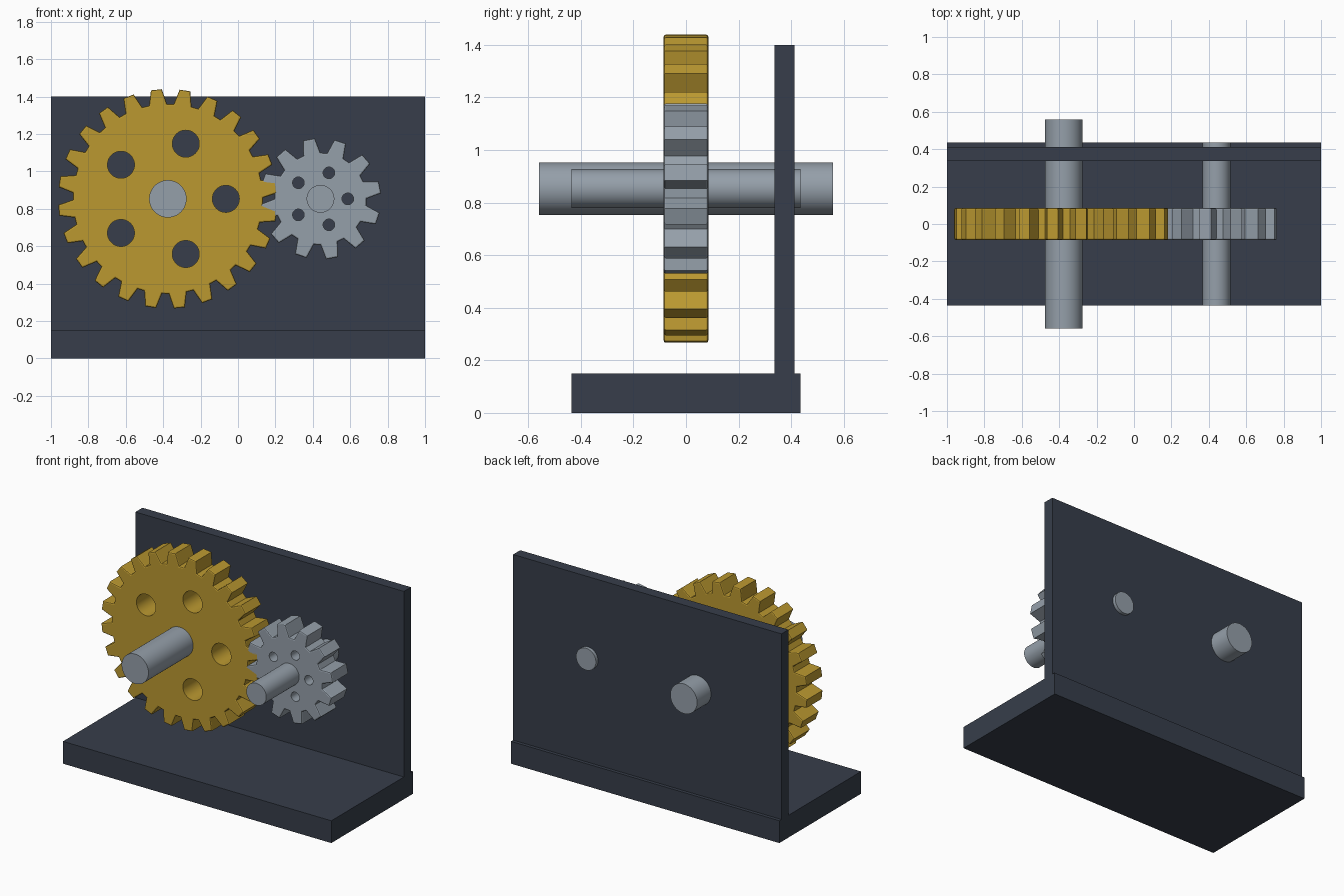
import bpy, bmesh, math
from mathutils import Vector

if "Cube" in bpy.data.objects:
    bpy.data.objects.remove(bpy.data.objects["Cube"])


def material(name, rgb):
    m = bpy.data.materials.new(name)
    m.diffuse_color = (*rgb, 1)
    m.use_nodes = True
    m.node_tree.nodes["Principled BSDF"].inputs["Base Color"].default_value = m.diffuse_color
    return m


SLATE = material("dark slate", (0.038, 0.048, 0.069))
GOLD = material("brass gold", (0.50, 0.318, 0.030))
SILVER = material("silver grey", (0.30, 0.348, 0.40))
AXLE_Z = 0.853


def box(name, lo, hi, mat):
    lo, hi = Vector(lo), Vector(hi)
    bpy.ops.mesh.primitive_cube_add(size=1, location=(lo + hi) / 2)
    ob = bpy.context.object
    ob.name = name
    ob.scale = hi - lo
    bpy.ops.object.transform_apply(location=False, rotation=False, scale=True)
    ob.data.materials.append(mat)
    return ob


def rod(name, x, z, radius, half_length, mat):
    """Cylinder lying along y."""
    bpy.ops.mesh.primitive_cylinder_add(vertices=48, radius=radius, depth=2 * half_length,
                                        location=(x, 0, z), rotation=(math.pi / 2, 0, 0))
    ob = bpy.context.object
    ob.name = name
    ob.data.materials.append(mat)
    bpy.ops.object.shade_smooth_by_angle(angle=math.radians(35))
    return ob


def gear(name, x, teeth, phase, tip, root, hole_ring, hole_radius, mat, half=0.085):
    # toothed outline: root, tip, tip, root for each tooth
    pitch = 2 * math.pi / teeth
    bm = bmesh.new()
    verts = []
    for i in range(teeth):
        for frac, r in ((-0.36, root), (-0.19, tip), (0.19, tip), (0.36, root)):
            a = math.radians(phase) + (i + frac) * pitch
            verts.append(bm.verts.new((r * math.cos(a), -half, r * math.sin(a))))
    face = bm.faces.new(verts)
    out = bmesh.ops.extrude_face_region(bm, geom=[face])
    bmesh.ops.translate(bm, vec=(0, 2 * half, 0),
                        verts=[v for v in out["geom"] if isinstance(v, bmesh.types.BMVert)])
    bmesh.ops.recalc_face_normals(bm, faces=bm.faces)
    # small rounded rim on both sides
    rim = [e for e in bm.edges if abs(e.verts[0].co.y - e.verts[1].co.y) < 1e-5]
    bmesh.ops.bevel(bm, geom=rim, offset=0.008, segments=2, profile=0.5, affect='EDGES')
    mesh = bpy.data.meshes.new(name)
    bm.to_mesh(mesh)
    bm.free()
    ob = bpy.data.objects.new(name, mesh)
    bpy.context.collection.objects.link(ob)
    ob.location = (x, 0, AXLE_Z)
    mesh.materials.append(mat)

    # ring of five through holes
    cutters = []
    for k in range(5):
        a = k * 2 * math.pi / 5
        c = rod("hole_cutter", x + hole_ring * math.cos(a), AXLE_Z + hole_ring * math.sin(a),
                hole_radius, half * 2, mat)
        c.hide_render = True
        mod = ob.modifiers.new("hole", 'BOOLEAN')
        mod.operation, mod.solver, mod.object = 'DIFFERENCE', 'EXACT', c
        cutters.append(c)
    bpy.context.view_layer.update()
    deps = bpy.context.evaluated_depsgraph_get()
    baked = bpy.data.meshes.new_from_object(ob.evaluated_get(deps))
    ob.modifiers.clear()
    ob.data = baked
    for c in cutters:
        bpy.data.objects.remove(c)
    bpy.ops.object.select_all(action='DESELECT')
    ob.select_set(True)
    bpy.context.view_layer.objects.active = ob
    bpy.ops.object.shade_smooth_by_angle(angle=math.radians(20))
    return ob


# stand
box("base_plate", (-1, -0.435, 0), (1, 0.435, 0.15), SLATE)
box("back_plate", (-1, 0.337, 0.15), (1, 0.412, 1.4), SLATE)

# gears and their shafts
gear("large_gear", -0.375, 24, 6, 0.587, 0.508, 0.31, 0.072, GOLD)
gear("small_gear", 0.441, 12, 11, 0.325, 0.247, 0.146, 0.031, SILVER)
rod("large_shaft", -0.375, AXLE_Z, 0.1, 0.56, SILVER)
rod("small_shaft", 0.441, AXLE_Z, 0.074, 0.435, SILVER)
